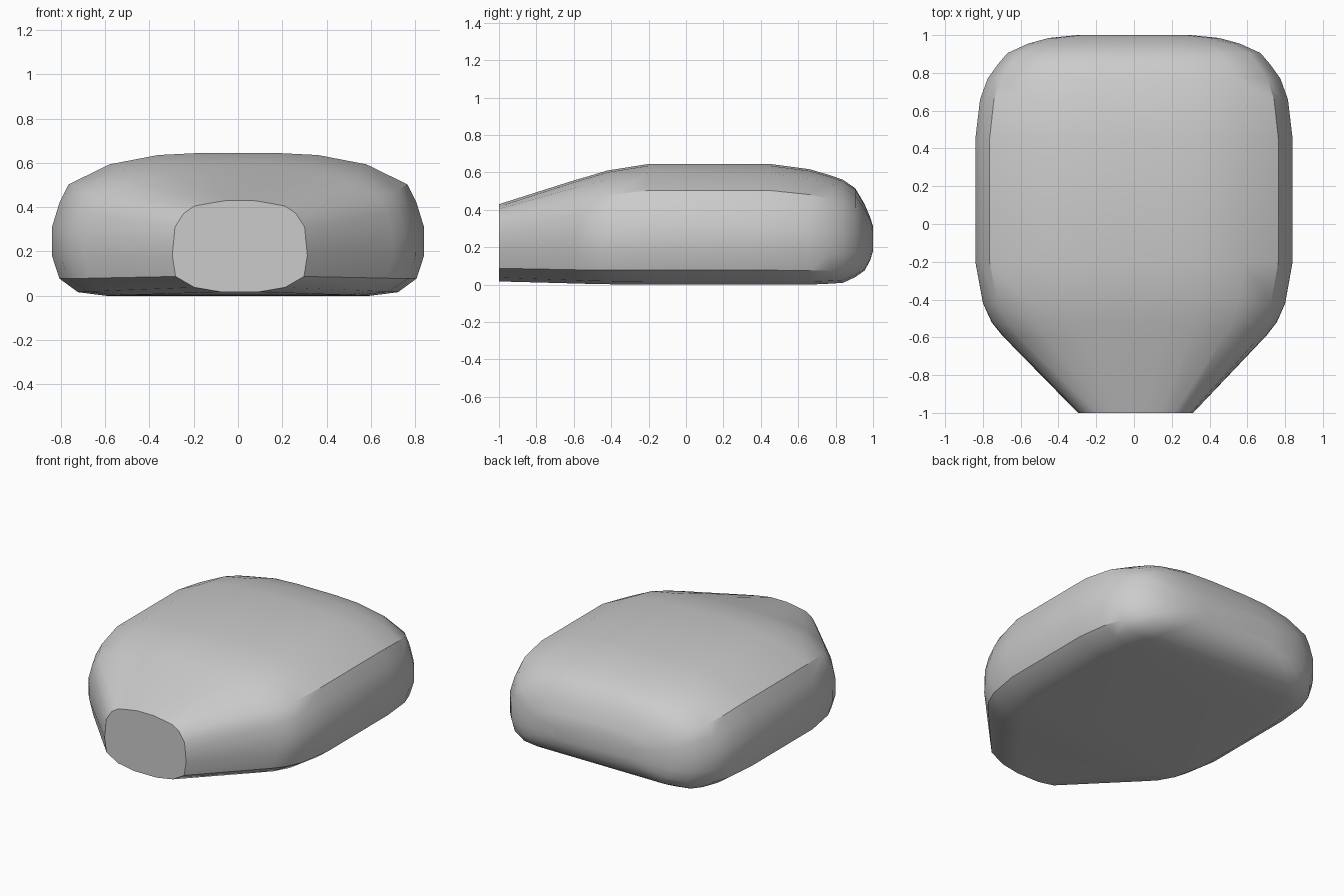
import bpy, bmesh, math

cube = bpy.data.objects.get("Cube")
if cube:
    bpy.data.objects.remove(cube, do_unlink=True)

grey = bpy.data.materials.new("plain_grey")
grey.use_nodes = True
grey.diffuse_color = (0.6, 0.6, 0.6, 1)
grey.node_tree.nodes["Principled BSDF"].inputs["Base Color"].default_value = (0.6, 0.6, 0.6, 1)

# Half cross-sections from bottom to top: (share of half width, share of height)
BODY = [(.71, 0), (.86, .025), (.96, .12), (1, .28), (1, .48),
        (.96, .65), (.91, .78), (.69, .92), (.43, .985), (.2, 1)]
NECK = [(.27, 0), (.67, .05), (.95, .17), (1, .4), (.98, .55),
        (.96, .71), (.83, .86), (.67, .94), (.45, .97), (.2, 1)]

# Stations from front to back: y, half width, bottom, top, neck blend
STATIONS = [(-1, .305, .017, .43, 1), (-.59, .7, .006, .56, .25),
            (-.52, .755, .004, .58, .15), (-.42, .8, .002, .61, .06),
            (-.2, .84, 0, .645, 0), (.45, .84, 0, .645, 0),
            (.66, .815, 0, .617, 0), (.77, .775, .005, .585, 0),
            (.84, .725, .01, .56, 0), (.905, .67, .04, .515, 0),
            (.955, .56, .075, .43, 0), (.985, .45, .13, .36, 0),
            (1, .3, .18, .31, 0)]


def section(bm, y, width, low, high, blend):
    half = [(width * (a + (c - a) * blend), low + (high - low) * (b + (d - b) * blend))
            for (a, b), (c, d) in zip(BODY, NECK)]
    shift = .008 * blend
    loop = half + [(-x, z) for x, z in reversed(half)]
    return [bm.verts.new((x + shift, y, z)) for x, z in loop]


# Loft the stations and close both ends
bm = bmesh.new()
rings = [section(bm, *s) for s in STATIONS]
for r, s in zip(rings, rings[1:]):
    for i in range(len(r)):
        j = (i + 1) % len(r)
        bm.faces.new((r[i], r[j], s[j], s[i]))
bm.faces.new(rings[0])
bm.faces.new(rings[-1])
bmesh.ops.recalc_face_normals(bm, faces=bm.faces)

mesh = bpy.data.meshes.new("tapered_body")
bm.to_mesh(mesh)
bm.free()
mesh.materials.append(grey)
body = bpy.data.objects.new("tapered_body", mesh)
bpy.context.collection.objects.link(body)

# Smooth curves with a crisp lower rim and flat front end
bpy.ops.object.select_all(action='DESELECT')
body.select_set(True)
bpy.context.view_layer.objects.active = body
bpy.ops.object.shade_smooth_by_angle(angle=math.radians(35))
